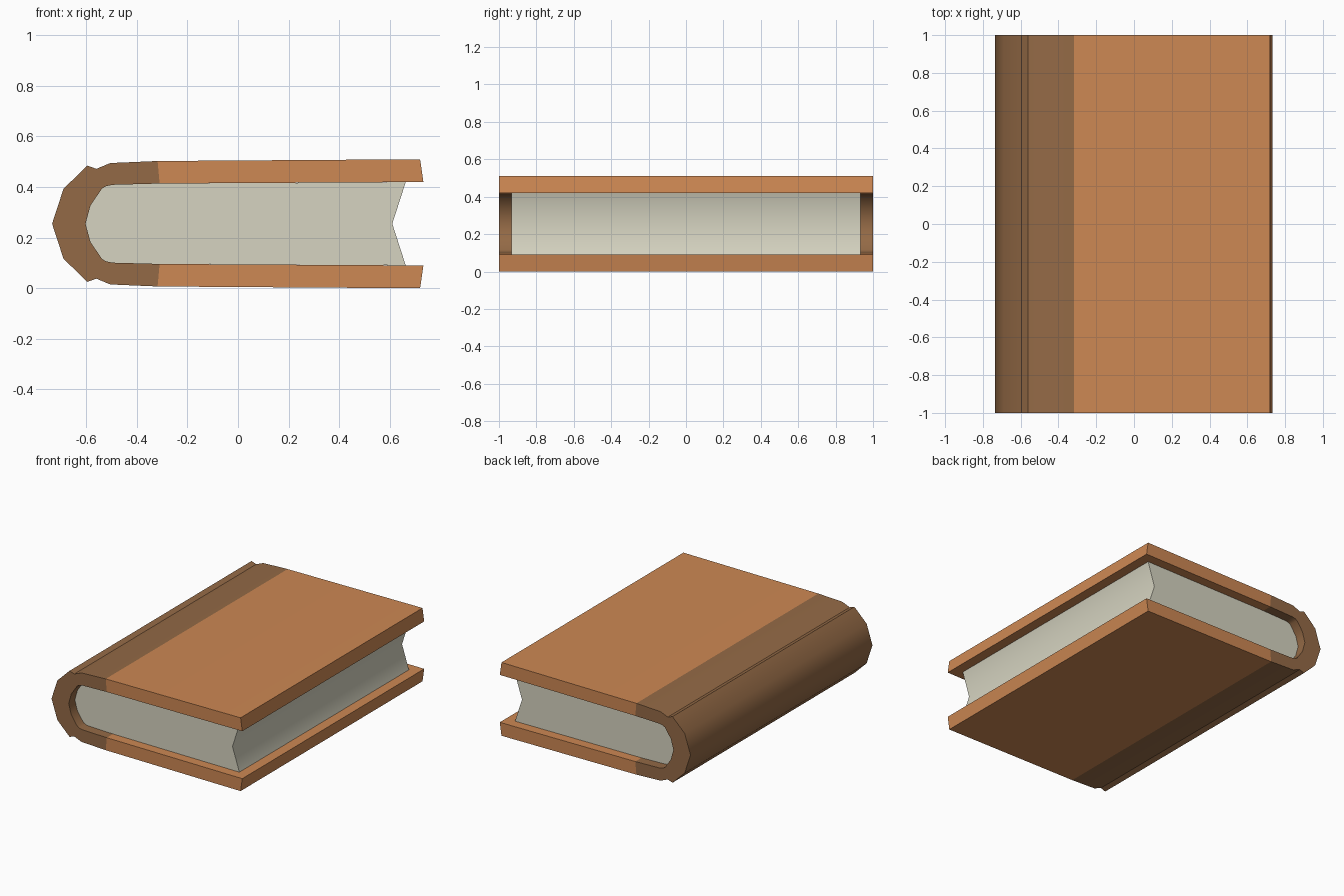
import bpy, bmesh, math

if "Cube" in bpy.data.objects:
    bpy.data.objects.remove(bpy.data.objects["Cube"])

MID = 0.255  # height of the mirror plane of the closed book


def material(name, rgb):
    m = bpy.data.materials.new(name)
    m.diffuse_color = (*rgb, 1.0)
    m.use_nodes = True
    m.node_tree.nodes["Principled BSDF"].inputs["Base Color"].default_value = m.diffuse_color
    return m


def mirrored(half):
    """Upper half profile (fore edge to spine apex) continued to the lower half."""
    return half + [(x, 2 * MID - z) for x, z in reversed(half[:-1])]


def finish(name, bm, mats):
    bmesh.ops.recalc_face_normals(bm, faces=bm.faces[:])
    me = bpy.data.meshes.new(name)
    bm.to_mesh(me)
    bm.free()
    for m in mats:
        me.materials.append(m)
    ob = bpy.data.objects.new(name, me)
    bpy.context.collection.objects.link(ob)
    bpy.ops.object.select_all(action='DESELECT')
    ob.select_set(True)
    bpy.context.view_layer.objects.active = ob
    bpy.ops.object.shade_smooth_by_angle(angle=math.radians(40))
    return ob


orange = material("tan leather", (0.61, 0.246, 0.087))
brown = material("brown spine leather", (0.296, 0.144, 0.061))
paper = material("cream paper", (0.672, 0.658, 0.533))

# Cover cross-section: matching outer and inner points
outer = mirrored([(0.72, 0.51), (-0.318, 0.503), (-0.505, 0.495), (-0.56, 0.472),
                  (-0.596, 0.485), (-0.69, 0.393), (-0.735, MID)])
inner_half = [(0.733, 0.42), (-0.31, 0.414), (-0.495, 0.409), (-0.52, 0.404),
              (-0.537, 0.395), (-0.583, 0.328), (-0.603, MID)]
inner = mirrored(inner_half)

# Cover: wrap of thick cells, first and last are the boards, the rest the spine
bm = bmesh.new()
rings = [[bm.verts.new((x, y, z)) for x, z in prof]
         for prof in (outer, inner) for y in (-1, 1)]
of, ob_, nf, nb = rings
last = len(outer) - 2
for i in range(last + 1):
    for a, b in ((of, ob_), (ob_, nb), (nb, nf), (nf, of)):
        f = bm.faces.new((a[i], a[i + 1], b[i + 1], b[i]))
        f.material_index = 0 if i in (0, last) else 1
for i in (0, -1):  # fore edges of the boards
    bm.faces.new((of[i], ob_[i], nb[i], nf[i]))
finish("cover", bm, [orange, brown])

# Page block: fills the cover's inside, with a hollowed fore edge
half = [(0.663, 0.4195)] + inner_half[1:]
prof = mirrored(half) + [(0.61, MID)]
bm = bmesh.new()
face = bm.faces.new([bm.verts.new((x, -0.932, z)) for x, z in prof])
ext = bmesh.ops.extrude_face_region(bm, geom=[face], use_keep_orig=True)
for v in ext["geom"]:
    if isinstance(v, bmesh.types.BMVert):
        v.co.y = 0.932
finish("pages", bm, [paper])
